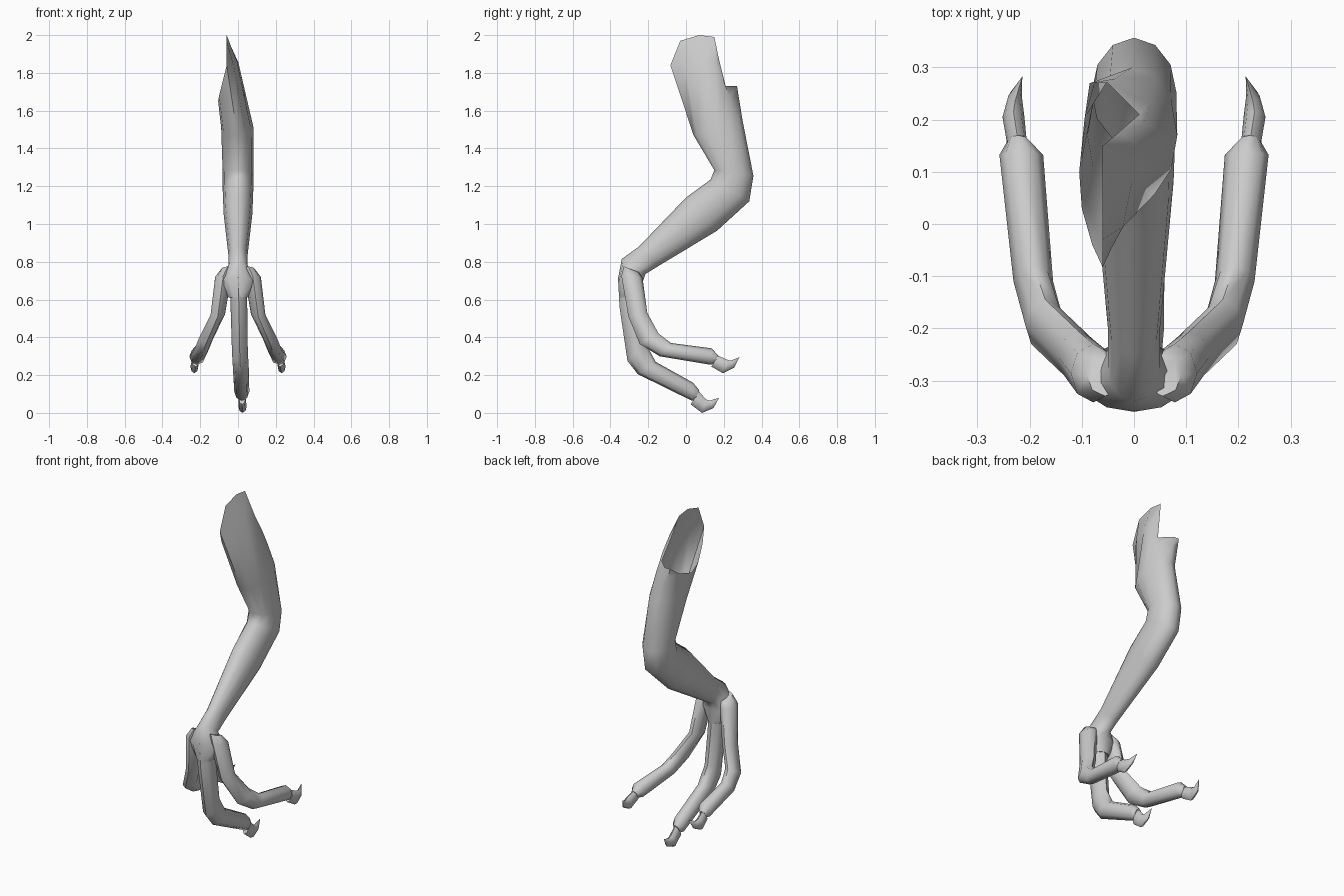
import bpy, bmesh
from math import sin, cos, pi
from mathutils import Vector


def ring(low, high, x, w, n):
    """Oval ring spanning two side-profile points (y, z), half width w in x."""
    a, b = Vector((x, *low)), Vector((x, *high))
    c, r = (a + b) / 2, (b - a) / 2
    return [c + r * cos(2 * pi * k / n) + Vector((w * sin(2 * pi * k / n), 0, 0))
            for k in range(n)]


def loft(name, rings, cap_start=True, cap_end=True, side=1):
    bm = bmesh.new()
    loops = [[bm.verts.new((p.x * side, p.y, p.z)) for p in r] for r in rings]
    n = len(loops[0])
    for a, b in zip(loops, loops[1:]):
        for k in range(n):
            j = (k + 1) % n
            bm.faces.new((a[k], a[j], b[j], b[k]))
    if cap_start:
        bm.faces.new(loops[0])
    if cap_end:
        bm.faces.new(loops[-1])
    bmesh.ops.remove_doubles(bm, verts=bm.verts, dist=0.0005)
    bmesh.ops.recalc_face_normals(bm, faces=bm.faces)
    me = bpy.data.meshes.new(name)
    bm.to_mesh(me)
    bm.free()
    ob = bpy.data.objects.new(name, me)
    bpy.context.collection.objects.link(ob)
    bpy.ops.object.select_all(action='DESELECT')
    ob.select_set(True)
    bpy.context.view_layer.objects.active = ob
    bpy.ops.object.shade_smooth_by_angle(angle=0.9)
    return ob


# Arm: open slanted shoulder rim, elbow, wrist and palm
N = 12
rim = [Vector(p) for p in (
    (-0.05, 0.27, 1.73), (0.01, 0.21, 1.73), (-0.03, 0.175, 1.87), (-0.06, 0.15, 1.99),
    (-0.06, 0.07, 2.0), (-0.06, -0.03, 1.97), (-0.06, -0.083, 1.84), (-0.08, -0.04, 1.76),
    (-0.10, 0.03, 1.68), (-0.105, 0.10, 1.65), (-0.095, 0.20, 1.68), (-0.085, 0.27, 1.73))]
arm = [ring(*r, N) for r in (
    ((0.04, 1.47), (0.30, 1.545), -0.003, 0.086),
    ((0.15, 1.285), (0.357, 1.255), 0.0, 0.081),
    ((0.13, 1.235), (0.335, 1.12), 0.0, 0.081),
    ((0.0, 1.14), (0.165, 0.965), 0.0, 0.076),
    ((-0.25, 0.88), (-0.15, 0.775), 0.0, 0.05),
    ((-0.34, 0.815), (-0.215, 0.735), 0.0, 0.05),
    ((-0.36, 0.71), (-0.228, 0.695), 0.0, 0.105),
    ((-0.353, 0.61), (-0.235, 0.61), 0.0, 0.05))]
bulge = [p.lerp(q, 0.72) + Vector((0.022 * max(0, sin(2 * pi * k / N)), 0, 0))
         for k, (p, q) in enumerate(zip(arm[0], rim))]
loft("arm", [rim, bulge] + arm, cap_start=False)

# Middle finger and claw
M = 8
middle = (((-0.36, 0.72), (-0.24, 0.70), 0.0, 0.045),
          ((-0.352, 0.56), (-0.235, 0.55), 0.005, 0.044),
          ((-0.31, 0.275), (-0.215, 0.37), 0.01, 0.042),
          ((-0.255, 0.205), (-0.16, 0.27), 0.015, 0.042),
          ((0.03, 0.065), (0.037, 0.16), 0.02, 0.04),
          ((0.045, 0.065), (0.07, 0.12), 0.022, 0.02))
middle_claw = (((0.025, 0.045), (0.068, 0.115), 0.022, 0.018),
               ((0.085, 0.0), (0.105, 0.072), 0.024, 0.022),
               ((0.145, 0.025), (0.125, 0.065), 0.024, 0.013),
               ((0.175, 0.08), (0.175, 0.08), 0.022, 0.0))
loft("middle_finger", [ring(*r, M) for r in middle])
loft("middle_claw", [ring(*r, M) for r in middle_claw], cap_end=False)

# Outer fingers and claws, mirrored left and right
outer = (((-0.33, 0.775), (-0.25, 0.745), 0.055, 0.035),
         ((-0.342, 0.725), (-0.23, 0.715), 0.078, 0.043),
         ((-0.305, 0.51), (-0.205, 0.53), 0.107, 0.038),
         ((-0.245, 0.365), (-0.145, 0.42), 0.17, 0.038),
         ((-0.14, 0.30), (-0.08, 0.37), 0.193, 0.038),
         ((0.13, 0.255), (0.135, 0.342), 0.216, 0.042),
         ((0.15, 0.26), (0.17, 0.305), 0.222, 0.02))
outer_claw = (((0.135, 0.245), (0.17, 0.303), 0.224, 0.019),
              ((0.195, 0.21), (0.215, 0.283), 0.231, 0.021),
              ((0.255, 0.24), (0.235, 0.276), 0.228, 0.013),
              ((0.283, 0.295), (0.283, 0.295), 0.214, 0.0))
for side, tag in ((1, "right"), (-1, "left")):
    loft(tag + "_finger", [ring(*r, M) for r in outer], side=side)
    loft(tag + "_claw", [ring(*r, M) for r in outer_claw], cap_end=False, side=side)
